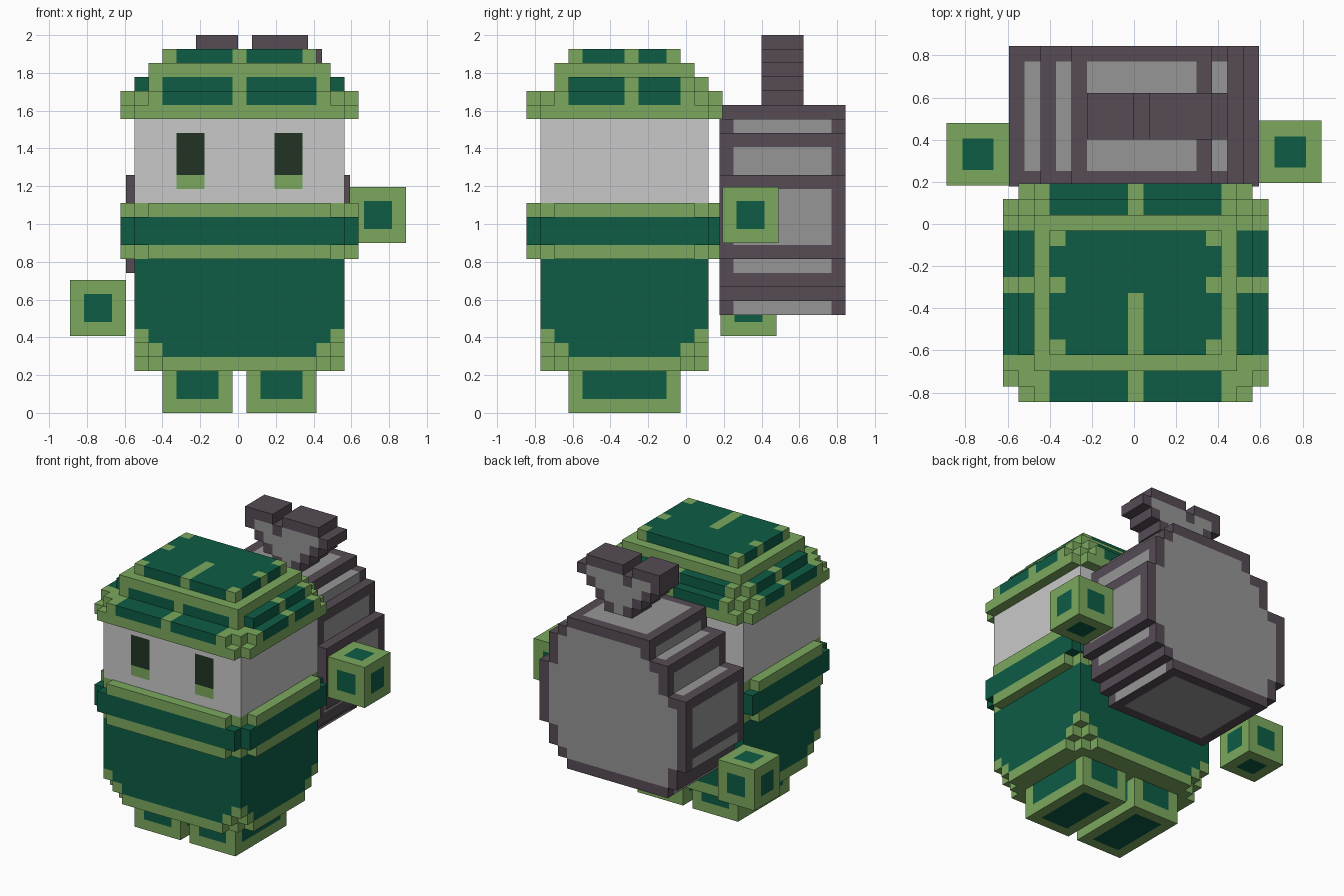
import bpy, bmesh
from mathutils import Vector

if "Cube" in bpy.data.objects:
    bpy.data.objects.remove(bpy.data.objects["Cube"])

V = 2 / 27            # edge of one block
CX, Y0 = 0.0075, -0.845   # middle of the figure in x, front of hat and belt


def material(name, rgb):
    m = bpy.data.materials.new(name)
    lin = [c / 12.92 if c <= 0.04045 else ((c + 0.055) / 1.055) ** 2.4 for c in (v / 255 for v in rgb)]
    m.diffuse_color = (*lin, 1)
    m.use_nodes = True
    m.node_tree.nodes["Principled BSDF"].inputs["Base Color"].default_value = m.diffuse_color
    return m


MATS = [material("dark green", (13, 92, 69)), material("light green", (124, 169, 94)),
        material("pale face", (201, 201, 201)), material("eye black green", (34, 51, 36)),
        material("bag plum", (86, 75, 85)), material("bag grey", (150, 150, 150))]
DARK, LIGHT, FACE, EYE, PLUM, GREY = range(6)

# corner directions of each block face, wound outwards
SIDES = {(1, 0, 0): [(1, 0, 0), (1, 1, 0), (1, 1, 1), (1, 0, 1)],
         (-1, 0, 0): [(0, 0, 0), (0, 0, 1), (0, 1, 1), (0, 1, 0)],
         (0, 1, 0): [(0, 1, 0), (0, 1, 1), (1, 1, 1), (1, 1, 0)],
         (0, -1, 0): [(0, 0, 0), (1, 0, 0), (1, 0, 1), (0, 0, 1)],
         (0, 0, 1): [(0, 0, 1), (1, 0, 1), (1, 1, 1), (0, 1, 1)],
         (0, 0, -1): [(0, 0, 0), (0, 1, 0), (1, 1, 0), (1, 0, 0)]}


def blocks(name, origin, size, colour, inside=lambda i, j, k: True):
    """Outer skin of a block-built part; colour(i, j, k, normal) picks the material."""
    cells = {(i, j, k) for i in range(size[0]) for j in range(size[1])
             for k in range(size[2]) if inside(i, j, k)}
    bm, verts = bmesh.new(), {}

    def vert(p):
        if p not in verts:
            verts[p] = bm.verts.new(Vector(origin) + Vector(p) * V)
        return verts[p]

    for c in sorted(cells):
        for n, corners in SIDES.items():
            if tuple(a + b for a, b in zip(c, n)) in cells:
                continue
            f = bm.faces.new([vert(tuple(a + b for a, b in zip(c, q))) for q in corners])
            f.material_index = colour(*c, n)
    mesh = bpy.data.meshes.new(name)
    bm.to_mesh(mesh)
    bm.free()
    for m in MATS:
        mesh.materials.append(m)
    ob = bpy.data.objects.new(name, mesh)
    bpy.context.collection.objects.link(ob)
    return ob


def corner(i, j, nx, ny):
    """Steps away from the nearest vertical corner."""
    return min(i, nx - 1 - i) + min(j, ny - 1 - j)


def panelled(nx, ny, nz, open_top=False):
    """Light edges with a dark panel on every side."""
    def colour(i, j, k, n):
        rim = [a in (0, m - 1) for a, m in ((i, nx), (j, ny), (k, nz))]
        if open_top:
            rim[2] = k == 0
        return LIGHT if any(r for r, d in zip(rim, n) if d == 0) else DARK
    return colour


# feet
for side, x in (("left", CX - 5.5 * V), ("right", CX + 0.5 * V)):
    blocks(side + "_foot", (x, Y0 + 3 * V, 0), (5, 8, 3), panelled(5, 8, 3, True))

# hands, one low and one raised
blocks("left_hand", (-0.889, 0.183, 0.406), (4, 4, 4), panelled(4, 4, 4))
blocks("right_hand", (0.593, 0.194, 0.9), (4, 4, 4), panelled(4, 4, 4))

# body with stepped lower corners
blocks("body", (CX - 7.5 * V, Y0 + V, 3 * V), (15, 12, 8),
       lambda i, j, k, n: LIGHT if k == 0 or k + corner(i, j, 15, 12) <= 2 else DARK,
       lambda i, j, k: corner(i, j, 15, 12) >= 2 - k)

# scarf around the neck
blocks("scarf", (CX - 8.5 * V, Y0, 11 * V), (17, 14, 4),
       lambda i, j, k, n: DARK if k in (1, 2) else LIGHT,
       lambda i, j, k: corner(i, j, 17, 14) >= (1 if k in (1, 2) else 2))


# head with painted eyes
def head_colour(i, j, k, n):
    if n == (0, -1, 0) and i in (3, 4, 10, 11) and 1 <= k <= 4:
        return LIGHT if k == 1 else EYE
    return FACE


blocks("head", (CX - 7.5 * V, Y0 + V, 15 * V), (15, 12, 6), head_colour)

# hat: first and last block in x and y, and corner cut, for each layer
HAT = [(0, 16, 0, 13, 1), (0, 16, 0, 13, 2), (1, 15, 2, 12, 1), (2, 14, 2, 11, 0), (3, 13, 3, 10, 0)]


def hat_inside(i, j, k):
    a, b, c, d, cut = HAT[k]
    return a <= i <= b and c <= j <= d and corner(i - a, j - c, b - a + 1, d - c + 1) >= cut


def hat_colour(i, j, k, n):
    if k in (0, 3):
        return LIGHT
    end_x, end_y = i in (3, 13), j in (3, 10)
    if k == 4:
        stripe = (end_x and end_y) or (end_x and j == 7) or (i == 8 and j <= 6)
        return LIGHT if stripe else DARK
    front_back = (j < 3 or j > 10) and 3 <= i <= 13 and i != 8
    sides = (i < 3 or i > 13) and 3 <= j <= 10 and j != 7
    return DARK if (front_back or sides) and n[2] >= 0 else LIGHT


blocks("hat", (CX - 8.5 * V, Y0, 21 * V), (17, 14, 5), hat_colour, hat_inside)

# sack on the back: first and last block in x for each layer
SACK = [(2, 12), (1, 13), (1, 14), (0, 14)] + [(0, 15)] * 6 + [(2, 14)] * 3 + [(4, 13), (4, 12)]


def sack_inside(i, j, k):
    return 0 <= k < len(SACK) and SACK[k][0] <= i <= SACK[k][1]


def sack_colour(i, j, k, n):
    if n[1]:      # big round faces: plum rim
        whole = all(sack_inside(i + a, j, k + b) for a, b in ((1, 0), (-1, 0), (0, 1), (0, -1)))
        return GREY if whole else PLUM
    if j in (0, 8):
        return PLUM
    if n[0]:
        return GREY if k in (0, 3, 5, 6, 7, 8, 10, 11, 13) else PLUM
    if n[2] > 0:
        return GREY if i in (1, 3, 13) or 5 <= i <= 11 else PLUM
    return GREY if k == 0 and 3 <= i <= 11 else PLUM


SACK_Y = 0.845 - 9 * V
blocks("sack", (-8 * V, SACK_Y, 7 * V), (16, 9, 15), sack_colour, sack_inside)

# tied neck of the sack, flaring upwards with a notch on top
KNOT = [(8, 10), (7, 11), (6, 12), (5, 13), (5, 12)]


def knot_inside(i, j, k):
    return 0 <= k < 5 and KNOT[k][0] <= i <= KNOT[k][1] and not (k == 4 and i == 8)


def knot_colour(i, j, k, n):
    middle = all(knot_inside(i + a, j, k) for a in (1, -1)) and (k == 0 or knot_inside(i, j, k + 1))
    return GREY if n[1] and middle and k < 4 else PLUM


blocks("sack_knot", (-8 * V, SACK_Y + 3 * V, 22 * V), (16, 3, 5), knot_colour, knot_inside)
